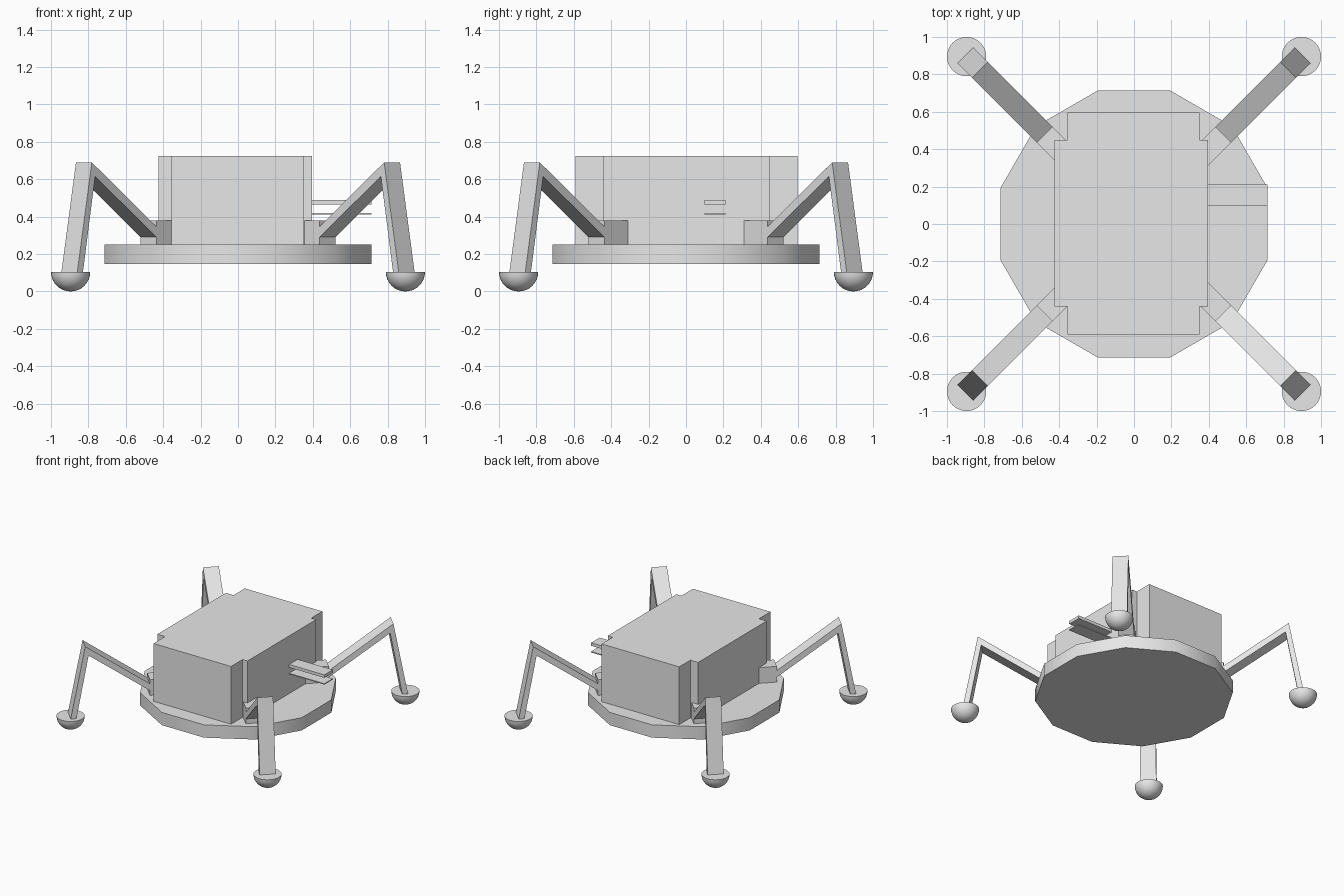
import bpy, bmesh
from math import radians, pi, sqrt
from mathutils import Matrix, Vector

cube = bpy.data.objects.get("Cube")
if cube:
    bpy.data.objects.remove(cube, do_unlink=True)

# Single grey material
GREY = (0.8, 0.8, 0.8, 1)
grey = bpy.data.materials.new("plain_grey")
grey.use_nodes = True
grey.diffuse_color = GREY
grey.node_tree.nodes["Principled BSDF"].inputs["Base Color"].default_value = GREY


def finish(name, bm, smooth_angle=None):
    bmesh.ops.recalc_face_normals(bm, faces=bm.faces)
    mesh = bpy.data.meshes.new(name)
    bm.to_mesh(mesh)
    bm.free()
    mesh.materials.append(grey)
    obj = bpy.data.objects.new(name, mesh)
    bpy.context.collection.objects.link(obj)
    if smooth_angle:
        bpy.ops.object.select_all(action='DESELECT')
        obj.select_set(True)
        bpy.context.view_layer.objects.active = obj
        bpy.ops.object.shade_smooth_by_angle(angle=radians(smooth_angle))
    return obj


def extrude(name, points, vector, turn=0):
    """Solid from a flat outline pushed along a vector, then turned about z."""
    bm = bmesh.new()
    face = bm.faces.new([bm.verts.new(p) for p in points])
    new = bmesh.ops.extrude_face_region(bm, geom=[face], use_keep_orig=True)["geom"]
    top = [v for v in new if isinstance(v, bmesh.types.BMVert)]
    bmesh.ops.translate(bm, verts=top, vec=vector)
    bm.transform(Matrix.Rotation(turn, 4, 'Z'))
    return finish(name, bm)


def box(name, x, y, z, turn=0):
    corners = [(x[0], y[0], z[0]), (x[1], y[0], z[0]), (x[1], y[1], z[0]), (x[0], y[1], z[0])]
    return extrude(name, corners, (0, 0, z[1] - z[0]), turn)


# Twelve-sided base disc
bm = bmesh.new()
bmesh.ops.create_cone(bm, cap_ends=True, segments=12, radius1=0.74, radius2=0.74, depth=0.105,
                      matrix=Matrix.Translation((0, 0, 0.198)) @ Matrix.Rotation(pi / 12, 4, 'Z'))
finish("base_disc", bm, 31)

# Body block with notched corners
X0, X1, X2, X3 = -0.425, -0.355, 0.35, 0.395
Y0, Y1, Y2, Y3 = -0.59, -0.44, 0.45, 0.595
outline = [(X1, Y0), (X2, Y0), (X2, Y1), (X3, Y1), (X3, Y2), (X2, Y2),
           (X2, Y3), (X1, Y3), (X1, Y2), (X0, Y2), (X0, Y1), (X1, Y1)]
extrude("body", [(x, y, 0.25) for x, y in outline], (0, 0, 0.475))

# Gripper plates on the left side
box("gripper_upper_plate", (0.38, 0.715), (0.1, 0.21), (0.465, 0.49))
box("gripper_lower_plate", (0.38, 0.715), (0.1, 0.21), (0.41, 0.418))

# Four diagonal legs: mount, bent leg and half-ball foot
HALF = 0.06
LEG = [(0.6, 0.291), (0.676, 0.345), (1.165, 0.69), (1.276, 0.1),
       (1.233, 0.1), (1.14, 0.615), (0.676, 0.29), (0.6, 0.237 + 0.02)]
FOOT_R = 0.105
for i, side in enumerate(("back_left", "back_right", "front_right", "front_left")):
    turn = pi / 4 + i * pi / 2
    box(side + "_leg_mount", (0.5, 0.676), (-HALF, HALF), (0.25, 0.38), turn)
    extrude(side + "_leg", [(r, -HALF, z) for r, z in LEG], (0, 2 * HALF, 0), turn)

    bm = bmesh.new()
    bmesh.ops.create_uvsphere(bm, u_segments=32, v_segments=16, radius=FOOT_R)
    bmesh.ops.delete(bm, geom=[v for v in bm.verts if v.co.z > 0.001], context='VERTS')
    bmesh.ops.holes_fill(bm, edges=[e for e in bm.edges if e.is_boundary])
    place = Matrix.Rotation(turn, 4, 'Z') @ Vector((0.895 * sqrt(2), 0, FOOT_R))
    bm.transform(Matrix.Translation(place))
    finish(side + "_foot", bm, 40)
